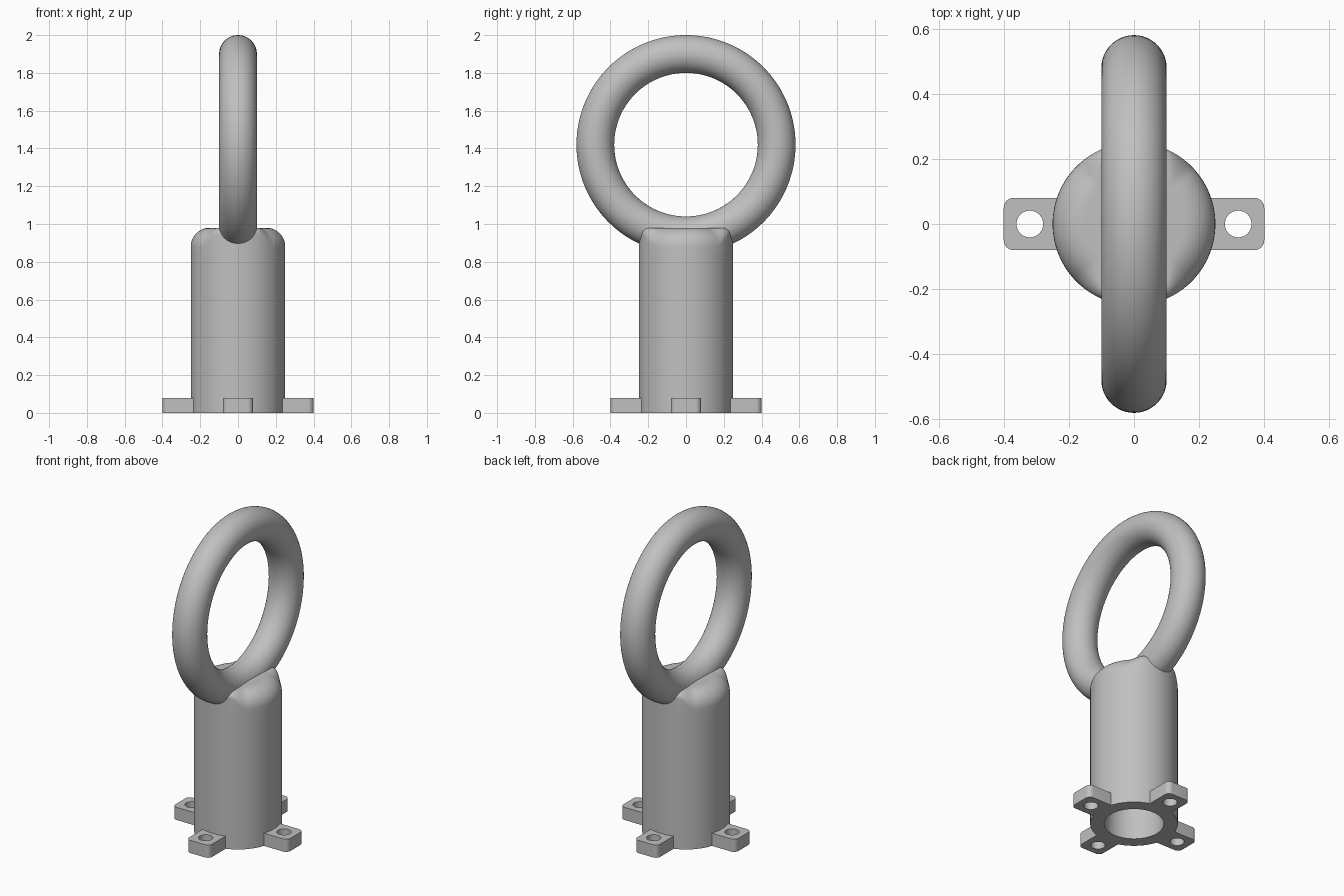
import bpy, bmesh, math

if "Cube" in bpy.data.objects:
    bpy.data.objects.remove(bpy.data.objects["Cube"])

steel = bpy.data.materials.new("steel_grey")
steel.diffuse_color = (0.53, 0.53, 0.53, 1)
steel.use_nodes = True
steel.node_tree.nodes["Principled BSDF"].inputs["Base Color"].default_value = steel.diffuse_color


def finish(name, bm):
    bmesh.ops.recalc_face_normals(bm, faces=bm.faces)
    me = bpy.data.meshes.new(name)
    bm.to_mesh(me)
    bm.free()
    ob = bpy.data.objects.new(name, me)
    bpy.context.collection.objects.link(ob)
    me.materials.append(steel)
    return ob


def boolean(target, tool, mode):
    """Apply a boolean and remove the tool."""
    mod = target.modifiers.new("boolean", 'BOOLEAN')
    mod.operation, mod.object, mod.solver = mode, tool, 'EXACT'
    bpy.context.view_layer.objects.active = target
    bpy.ops.object.modifier_apply(modifier=mod.name)
    bpy.data.objects.remove(tool)


def prism(name, outline, z0, z1):
    """Extrude a flat outline upward."""
    bm = bmesh.new()
    low = bm.faces.new([bm.verts.new((x, y, z0)) for x, y in outline])
    up = bmesh.ops.extrude_face_region(bm, geom=[low])["geom"]
    for v in up:
        if isinstance(v, bmesh.types.BMVert):
            v.co.z = z1
    return finish(name, bm)


def circle(cx, cy, r, n):
    return [(cx + r * math.cos(2 * math.pi * i / n),
             cy + r * math.sin(2 * math.pi * i / n)) for i in range(n)]


# Hollow post: lathed wall whose top rounding tightens beside the ring
N, R, BORE, TOP, DEPTH = 128, 0.25, 0.17, 0.98, 0.75


def rounding(a):
    off = math.degrees(math.asin(min(1, abs(math.sin(a)))))
    t = min(1, max(0, (off - 42) / 24))
    return 0.1 - 0.065 * t * t * (3 - 2 * t)


bm = bmesh.new()
columns = []
for i in range(N):
    a = 2 * math.pi * i / N
    f = rounding(a)
    prof = [(BORE, DEPTH), (BORE, 0), (R, 0), (R, 0.84)]
    prof += [(R - f + f * math.cos(k * math.pi / 20),
              TOP - f + f * math.sin(k * math.pi / 20)) for k in range(11)]
    columns.append([bm.verts.new((r * math.cos(a), r * math.sin(a), z)) for r, z in prof])
for i in range(N):
    c, d = columns[i], columns[(i + 1) % N]
    for j in range(len(c) - 1):
        bm.faces.new((c[j], d[j], d[j + 1], c[j + 1]))
bm.faces.new([c[0] for c in columns])
bm.faces.new([c[-1] for c in columns])
body = finish("eye_post", bm)

# Lifting ring standing in the y-z plane
bpy.ops.mesh.primitive_torus_add(major_radius=0.48, minor_radius=0.1,
                                 major_segments=128, minor_segments=48,
                                 location=(0, 0, 1.42), rotation=(0, math.pi / 2, 0))
ring = bpy.context.object
ring.data.materials.append(steel)
boolean(body, ring, 'UNION')

# Four mounting lugs with rounded outer corners and bolt holes
outline = [(0.21, -0.08)]
for cy, start in ((-0.05, -90), (0.05, 0)):
    for k in range(9):
        a = math.radians(start + k * 11.25)
        outline.append((0.37 + 0.03 * math.cos(a), cy + 0.03 * math.sin(a)))
outline.append((0.21, 0.08))
for k in range(4):
    a = k * math.pi / 2
    turn = lambda p: (p[0] * math.cos(a) - p[1] * math.sin(a),
                      p[0] * math.sin(a) + p[1] * math.cos(a))
    lug = prism("lug", [turn(p) for p in outline], 0, 0.08)
    hole = prism("hole", [turn(p) for p in circle(0.32, 0, 0.041, 40)], -0.1, 0.2)
    boolean(lug, hole, 'DIFFERENCE')
    boolean(body, lug, 'UNION')

# Smooth rounds, crisp joints
bpy.ops.object.select_all(action='DESELECT')
body.select_set(True)
bpy.context.view_layer.objects.active = body
bpy.ops.object.shade_smooth_by_angle(angle=math.radians(30))
